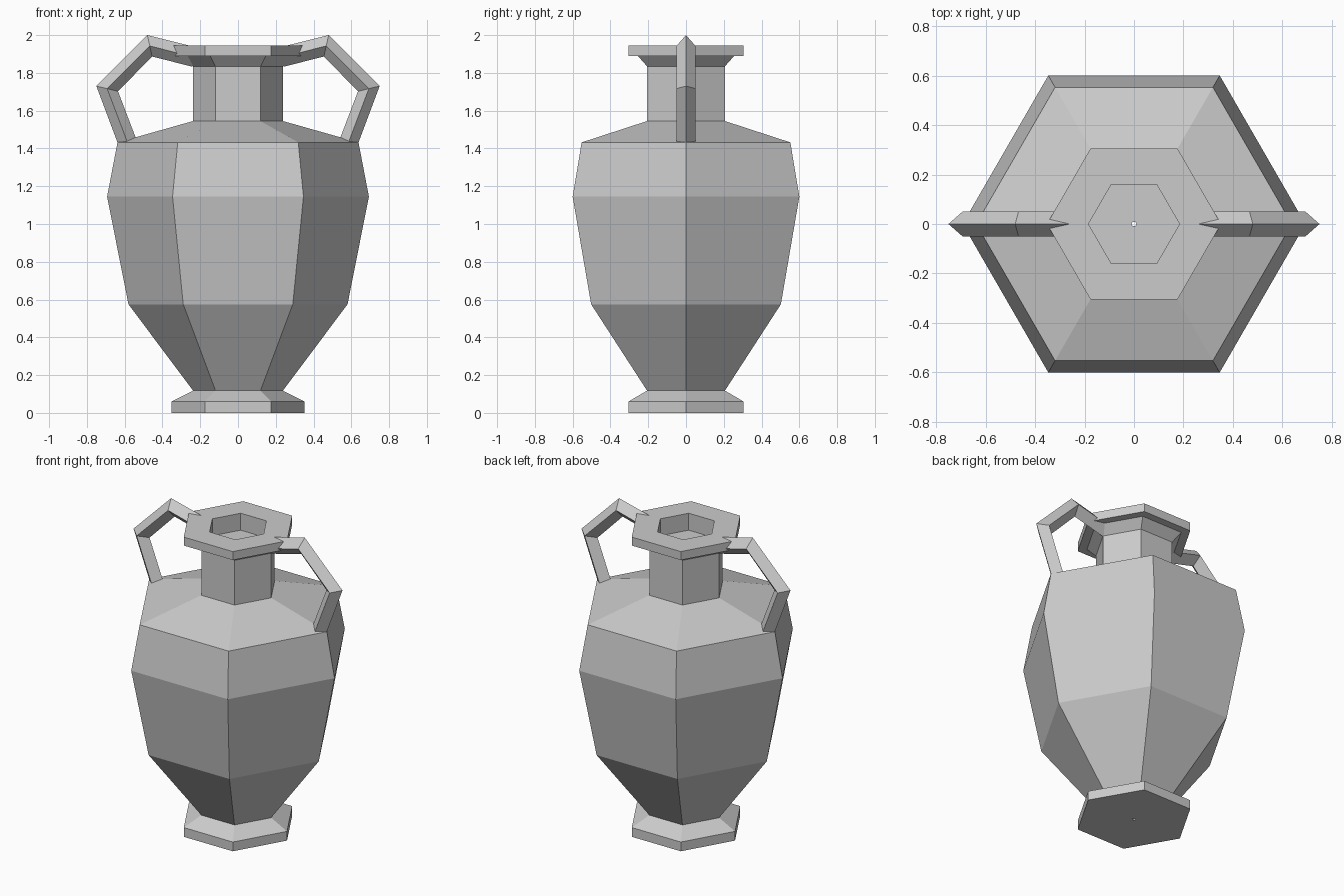
import bpy, bmesh, math

cube = bpy.data.objects.get("Cube")
if cube:
    bpy.data.objects.remove(cube, do_unlink=True)

# Single plain clay colour
clay = bpy.data.materials.new("grey_clay")
clay.use_nodes = True
clay.diffuse_color = (0.6, 0.6, 0.6, 1)
bsdf = clay.node_tree.nodes["Principled BSDF"]
bsdf.inputs["Base Color"].default_value = clay.diffuse_color
bsdf.inputs["Roughness"].default_value = 0.8


def bridge(bm, a, b):
    """Join two vertex rings with quads."""
    n = len(a)
    for i in range(n):
        j = (i + 1) % n
        bm.faces.new((a[i], a[j], b[j], b[i]))


def finish(bm, name):
    bmesh.ops.recalc_face_normals(bm, faces=bm.faces)
    mesh = bpy.data.meshes.new(name)
    bm.to_mesh(mesh)
    bm.free()
    mesh.materials.append(clay)
    obj = bpy.data.objects.new(name, mesh)
    bpy.context.collection.objects.link(obj)
    return obj


def make_vase(name, profile, sides=6):
    """Revolve a closed (radius, height) profile into a faceted vessel."""
    bm = bmesh.new()
    rings = []
    for r, z in profile:
        angles = [math.tau * i / sides for i in range(sides)]
        rings.append([bm.verts.new((r * math.cos(a), r * math.sin(a), z))
                      for a in angles])
    for k, ring in enumerate(rings):
        bridge(bm, ring, rings[(k + 1) % len(rings)])
    return finish(bm, name)


def make_handle(name, side, sections, half_width=0.05):
    """Sweep a diamond section given by outer, middle and inner (x, z) points."""
    bm = bmesh.new()
    rings = []
    for outer, middle, inner in sections:
        corners = [(outer, 0), (middle, half_width),
                   (inner, 0), (middle, -half_width)]
        rings.append([bm.verts.new((side * x, y, z)) for (x, z), y in corners])
    for a, b in zip(rings, rings[1:]):
        bridge(bm, a, b)
    bm.faces.new(rings[0])
    bm.faces.new(rings[-1])
    return finish(bm, name)


# Foot, belly, shoulder, neck, flared rim and shallow mouth
PIN = 0.01
make_vase("vase_body", [
    (PIN, 0), (0.352, 0), (0.352, 0.06), (0.238, 0.118),
    (0.58, 0.575), (0.693, 1.145), (0.638, 1.432), (0.238, 1.545),
    (0.238, 1.835), (0.295, 1.89), (0.352, 1.89), (0.352, 1.945),
    (0.184, 1.945), (0.184, 1.835), (PIN, 1.835),
])

# Angular handles from the rim down to the shoulder
handle_path = [
    ((0.24, 1.94), (0.24, 1.884), (0.24, 1.832)),
    ((0.48, 2.0), (0.467, 1.943), (0.455, 1.887)),
    ((0.75, 1.73), (0.693, 1.717), (0.635, 1.702)),
    ((0.638, 1.432), (0.585, 1.432), (0.532, 1.432)),
]
for label, side in (("left", 1), ("right", -1)):
    make_handle(label + "_handle", side, handle_path)
